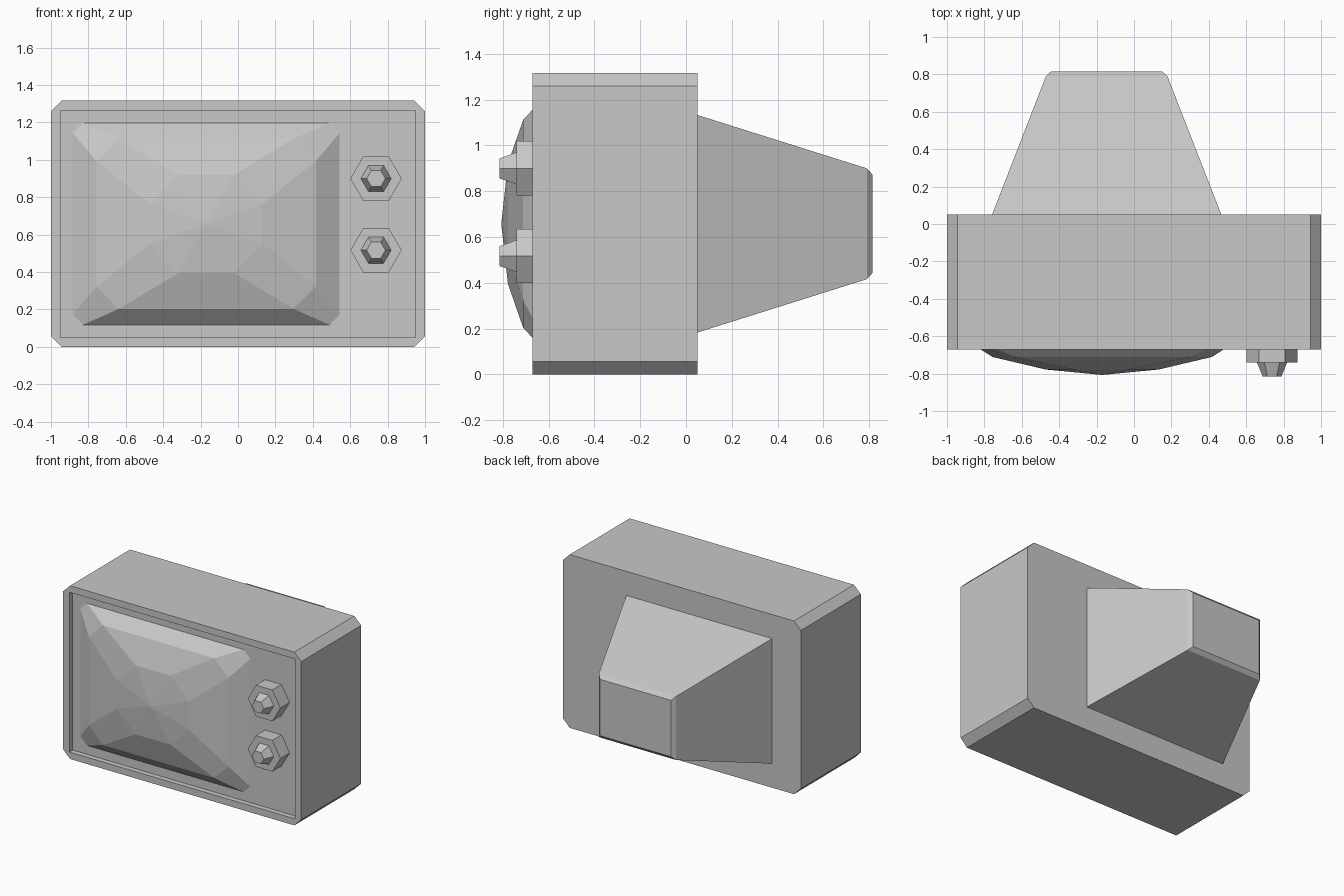
import bpy, bmesh
from math import cos, sin, pi

cube = bpy.data.objects.get("Cube")
if cube:
    bpy.data.objects.remove(cube, do_unlink=True)

GREY = (0.58, 0.58, 0.58, 1)
grey = bpy.data.materials.new("plain grey")
grey.use_nodes = True
grey.diffuse_color = GREY
grey.node_tree.nodes["Principled BSDF"].inputs["Base Color"].default_value = GREY


def octagon(cx, cz, hx, hz, cut, y):
    """Rectangle with cut corners, facing along y; cut 0 gives a rectangle."""
    corners = []
    for sx, sz in ((1, 1), (-1, 1), (-1, -1), (1, -1)):
        a = (cx + sx * hx, y, cz + sz * (hz - cut))
        b = (cx + sx * (hx - cut), y, cz + sz * hz)
        corners += [a, b] if sx == sz else [b, a]
    return corners


def hexagon(cx, cz, r, y):
    return [(cx + r * cos(i * pi / 3), y, cz + r * sin(i * pi / 3)) for i in range(6)]


def loft(name, rings, tip=None):
    """Skin consecutive rings, capping the ends or closing on a tip point."""
    bm = bmesh.new()
    loops = [[bm.verts.new(p) for p in ring] for ring in rings]
    n = len(loops[0])
    for a, b in zip(loops, loops[1:]):
        for i in range(n):
            j = (i + 1) % n
            bm.faces.new((a[i], a[j], b[j], b[i]))
    bm.faces.new(loops[0])
    if tip:
        t = bm.verts.new(tip)
        for i in range(n):
            bm.faces.new((loops[-1][i], loops[-1][(i + 1) % n], t))
    else:
        bm.faces.new(loops[-1])
    bmesh.ops.remove_doubles(bm, verts=bm.verts, dist=0.0001)
    bmesh.ops.recalc_face_normals(bm, faces=bm.faces)
    mesh = bpy.data.meshes.new(name)
    bm.to_mesh(mesh)
    bm.free()
    mesh.materials.append(grey)
    obj = bpy.data.objects.new(name, mesh)
    bpy.context.collection.objects.link(obj)
    return obj


MID = 0.658      # height of the middle of the cabinet
FRONT = -0.67
PANEL = -0.63    # recessed front panel

# Cabinet with cut corners and a recessed front
loft("cabinet", [
    octagon(0, MID, 1, MID, 0.057, 0.05),
    octagon(0, MID, 1, MID, 0.057, FRONT),
    octagon(0, MID, 0.948, 0.607, 0, FRONT),
    octagon(0, MID, 0.948, 0.607, 0, PANEL),
])

# Bulging faceted screen
SX = -0.17
loft("screen", [
    octagon(SX, MID, 0.714, 0.54, 0.055, PANEL + 0.02),
    octagon(SX, MID, 0.714, 0.54, 0.055, PANEL),
    octagon(SX, MID, 0.586, 0.455, 0.119, -0.711),
    octagon(SX, MID, 0.302, 0.262, 0.155, -0.778),
], tip=(SX, -0.807, MID))

# Tapered housing on the back
BX = -0.146
loft("tube_housing", [
    octagon(BX, MID, 0.613, 0.475, 0, 0.03),
    octagon(BX, MID, 0.613, 0.475, 0, 0.05),
    octagon(BX, MID, 0.325, 0.242, 0, 0.79),
    octagon(BX, MID, 0.298, 0.214, 0, 0.815),
])

# Two knobs: a hexagonal base and a tapered grip
for name, z in (("upper_knob", 0.9), ("lower_knob", 0.517)):
    loft(name, [
        hexagon(0.738, z, 0.137, PANEL + 0.02),
        hexagon(0.738, z, 0.137, -0.74),
        hexagon(0.738, z, 0.081, -0.74),
        hexagon(0.738, z, 0.05, -0.815),
    ])
